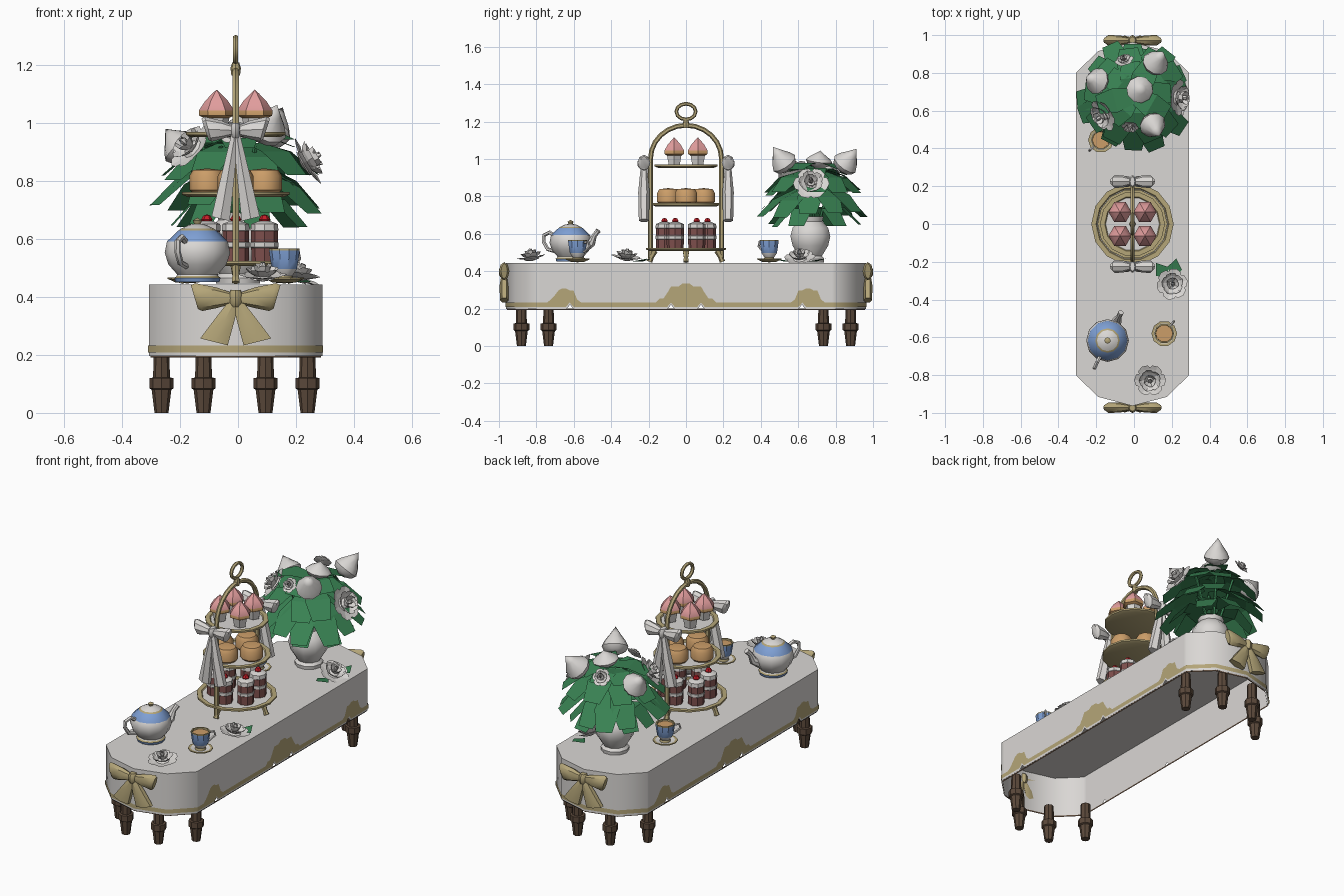
import bpy, bmesh, math, random
from mathutils import Vector as V, Matrix

if "Cube" in bpy.data.objects:
    bpy.data.objects.remove(bpy.data.objects["Cube"])
random.seed(4)
CX = -0.008          # centre line of table and stand
TAU = math.tau

def mat(name, r, g, b):
    m = bpy.data.materials.new(name)
    m.diffuse_color = (r, g, b, 1)
    m.use_nodes = True
    m.node_tree.nodes["Principled BSDF"].inputs["Base Color"].default_value = m.diffuse_color
    return m
WHITE = mat("white", .70, .68, .66)
GOLD = mat("gold", .46, .38, .19)
GREEN = mat("leaf_green", .04, .22, .085)
WOOD = mat("dark_wood", .105, .066, .043)
PINK = mat("pink_icing", .76, .34, .34)
TAN = mat("baked_tan", .60, .34, .14)
BLUE = mat("china_blue", .21, .35, .66)
CAKE = mat("cake_brown", .21, .08, .075)
RED = mat("berry_red", .55, .012, .02)

def ring(c, u, v, n):
    c, u, v = V(c), V(u), V(v)
    return [c + u * math.cos(TAU * i / n) + v * math.sin(TAU * i / n) for i in range(n)]

class Part:
    """Collects faces of one object."""
    def __init__(s, name, *mats):
        s.name, s.mats, s.bm = name, mats, bmesh.new()
    def face(s, pts, m=0):
        s.bm.faces.new([s.bm.verts.new(p) for p in pts]).material_index = m
    def loft(s, rings, m=0, cap=True, closed=False):
        rows = [[s.bm.verts.new(p) for p in r] for r in rings]
        n, pairs = len(rows[0]), list(zip(rows, rows[1:]))
        if closed:
            pairs.append((rows[-1], rows[0]))
        for k, (a, b) in enumerate(pairs):
            for i in range(n):
                j = (i + 1) % n
                s.bm.faces.new((a[i], a[j], b[j], b[i])).material_index = m[k] if isinstance(m, list) else m
        if cap and not closed:
            s.bm.faces.new(rows[0]).material_index = m[0] if isinstance(m, list) else m
            s.bm.faces.new(rows[-1]).material_index = m[-1] if isinstance(m, list) else m
    def lathe(s, loc, prof, n, m=0, axis=(0, 0, 1), cap=True):
        R = V(axis).to_track_quat('Z', 'Y').to_matrix() if axis != (0, 0, 1) else Matrix.Identity(3)
        s.loft([[V(loc) + R @ p for p in ring((0, 0, z), (r, 0, 0), (0, r, 0), n)]
                for r, z in ((max(r, 1e-6), z) for r, z in prof)], m, cap)
    def tube(s, pts, rad, ref, n=6, m=0, closed=False):
        pts, ref, k, rings = [V(p) for p in pts], V(ref).normalized(), len(pts), []
        for i, p in enumerate(pts):
            a = pts[(i - 1) % k] if closed else pts[max(i - 1, 0)]
            b = pts[(i + 1) % k] if closed else pts[min(i + 1, k - 1)]
            r = rad[i] if isinstance(rad, (list, tuple)) else rad
            rings.append(ring(p, (b - a).cross(ref).normalized() * r, ref * r, n))
        s.loft(rings, m, closed=closed)
    def done(s, smooth=0):
        bmesh.ops.remove_doubles(s.bm, verts=s.bm.verts, dist=2e-5)
        bmesh.ops.recalc_face_normals(s.bm, faces=s.bm.faces)
        me = bpy.data.meshes.new(s.name)
        s.bm.to_mesh(me)
        for m in s.mats:
            me.materials.append(m)
        if smooth:
            me.shade_smooth()
            me.set_sharp_from_angle(angle=math.radians(smooth))
        bpy.context.collection.objects.link(bpy.data.objects.new(s.name, me))

# --- table cloth: outline with cut ends, notched hem, gold border
side = [(.299, -.8 + .02 * i) for i in range(81)]
half = side + [(.183, .915), (0, .963), (-.183, .915)]
outline = half + [(-x, -y) for x, y in half]
def hem(y):
    return .22 if min(abs(abs(y) - q) for q in (.08, .62)) < .012 else .197
def ornament(y):
    if abs(y) > .79:
        return 0
    d, k = (abs(y), 1) if abs(y) < .3 else (abs(abs(y) - .65) * 1.8, .75)
    return k * (.1 if d < .03 else .085 if d < .09 else .05 if d < .115 else .02 if d < .145 else 0)
def band(sx, sy, lo, hi):
    return [[V((CX + x * sx, y * sy, f(y))) for x, y in outline] for f in (lo, hi)]
p = Part("tablecloth", WHITE)
rows = band(1, 1, hem, lambda y: .444)
p.loft(rows, cap=False)
p.face(rows[1])
p.done(50)
p = Part("cloth_border", GOLD)
p.loft(band(1.01, 1.003, lambda y: hem(y) + .012, lambda y: .233 + ornament(y)), cap=False)
p.done(50)
p = Part("table_frame", WOOD)
p.loft(band(.985, .995, lambda y: .191, lambda y: .2), cap=False)
p.done()

# --- turned legs, four at each end
p = Part("table_legs", WOOD)
for sy in (-1, 1):
    for x, y in ((-.107, .88), (.107, .88), (-.252, .735), (.252, .735)):
        p.lathe((CX - .004 + x, y * sy, 0), [(.024, 0), (.034, .08), (.042, .085), (.042, .12), (.029, .122), (.027, .22)], 8)
p.done(30)

# --- bows
def bow(name, m, x, y, z, L, H, d, end, w0, w1):
    p = Part(name, m)
    c = V((x, y, z))
    for s in (-1, 1):
        p.loft([ring(c + V((s * L * a, 0, H * o)), (0, d * e, 0), (s * .012 * t, 0, H * h), 8) for a, h, e, o, t in
                ((.08, .4, .5, 0, 0), (.45, .75, .95, .05, 0), (.85, 1, 1, .1, 1), (.95, .85, .6, .1, 1))])
        ex, ez = end
        p.loft([ring(c + V((s * ex * t, 0, ez * t)), (0, d * e, 0), (w, 0, s * w * .25), 6) for t, e, w in
                ((.05, .5, w0), (.5, .9, (w0 + w1) / 2), (1, .8, w1))])
    p.loft([ring(c + V((0, 0, H * h)), (.16 * L * e, 0, 0), (0, d * e, 0), 8) for h, e in
            ((-.6, .7), (-.3, 1), (.3, 1), (.6, .7))])
    p.done(40)
for s, w in ((-1, "front"), (1, "back")):
    bow(w + "_gold_bow", GOLD, CX, s * .972, .395, .15, .048, .028, (.075, -.15), .018, .055)
    bow(w + "_white_bow", WHITE, CX, s * .225, .975, .112, .043, .034, (.052, -.305), .014, .036)

# --- tiered stand
p = Part("cake_stand", GOLD, WHITE)
p.tube([(CX, -.19, .47)] + [(CX, -.19 * math.cos(a), 1.0 + .18 * math.sin(a)) for a in [math.pi * i / 12 for i in range(13)]]
       + [(CX, .19, .47)], .013, (1, 0, 0))
p.tube([(CX, .052 * math.cos(TAU * i / 12), 1.253 + .042 * math.sin(TAU * i / 12)) for i in range(12)], .01, (1, 0, 0), closed=True)
p.lathe((CX, 0, 1.165), [(.015, 0), (.018, .025), (.012, .045)], 8)
for z, r in ((.507, .218), (.745, .185), (.952, .172)):
    p.lathe((CX, 0, z), [(0, 0), (r - .02, 0), (r, .008), (r, .018), (r - .025, .018), (r - .03, .012), (0, .012)], 14, [0, 0, 0, 0, 0, 1])
for i in range(4):
    a = TAU * i / 4
    u = V((math.cos(a), math.sin(a), 0))
    b = V((CX, 0, 0))
    p.tube([b + u * .17 + V((0, 0, .51)), b + u * .185 + V((0, 0, .475)), b + u * .195 + V((0, 0, .45))],
           [.02, .013, .015], (-u.y, u.x, 0))
p.done(40)

# --- cupcakes, buns and layer cakes
p = Part("cupcakes", WHITE, TAN, PINK)
for x in (-.066, .066):
    for y in (-.063, .063):
        p.lathe((CX + x, y, .968), [(.034, 0), (.044, .05), (.06, .058), (.061, .076), (.04, .108), (.014, .135), (0, .148)], 6, [0, 1, 1, 2, 2, 2])
p.done(35)
p = Part("buns", TAN)
for x, y in ((.098, 0), (-.098, 0), (0, .095), (0, -.095)):
    p.lathe((CX + x, y, .758), [(.05, 0), (.062, .012), (.062, .06), (.05, .08), (0, .086)], 10)
p.done(40)
p = Part("layer_cakes", CAKE, WHITE, RED)
for i in range(6):
    a = TAU * (i + .5) / 6
    c = (CX + .115 * math.cos(a), .115 * math.sin(a), .52)
    p.lathe(c, [(.045, 0), (.046, .05), (.048, .052), (.048, .068), (.046, .07), (.046, .108), (.048, .11), (.046, .132), (.02, .142), (0, .142)],
            8, [0, 1, 1, 1, 0, 1, 1, 1, 1])
    p.lathe((c[0], c[1], .655), [(.012, 0), (.02, .012), (.012, .026), (0, .03)], 6, 2)
p.done(35)

# --- teapot
T = V((-.14, -.617, .452))
u = V((.43, .9, 0)).normalized()
n = V((-u.y, u.x, 0))
up = lambda d, z: T + u * d + V((0, 0, z))
p = Part("teapot", WHITE, BLUE, GOLD)
p.lathe(T, [(0, 0), (.076, 0), (.08, .014), (.072, .02), (.07, .026), (.1, .06), (.113, .1), (.105, .14), (.065, .178), (.056, .184), (.03, .197),
            (.011, .2), (.016, .212), (0, .222)], 12, [1, 1, 2, 0, 0, 0, 0, 1, 2, 0, 0, 2, 2])
p.tube([up(.08, .08), up(.125, .1), up(.142, .14), up(.165, .165)], [.034, .023, .014, .015], n, 8)
p.tube([up(-.09, .135), up(-.125, .155), up(-.158, .14), up(-.16, .105), up(-.135, .065), up(-.09, .055)], .011, n)
p.done(40)

# --- cups on saucers
for name, x, y, a in (("front_cup", .16, -.58, .9), ("back_cup", -.175, .445, -2.4)):
    c, u = V((x, y, .447)), V((math.cos(a), math.sin(a), 0))
    p = Part(name, WHITE, BLUE, GOLD, TAN)
    p.lathe(c, [(0, 0), (.04, .003), (.068, .016), (.068, .021), (.055, .02), (.03, .012), (0, .012)], 10, [2, 2, 2, 2, 0, 0])
    p.lathe(c + V((0, 0, .014)), [(0, 0), (.03, 0), (.027, .012), (.043, .035), (.049, .07), (.053, .1), (.053, .106), (.046, .106), (.045, .096), (0, .096)],
            10, [2, 2, 0, 1, 1, 2, 2, 2, 3])
    p.tube([c + u * d + V((0, 0, z)) for d, z in ((.045, .105), (.075, .11), (.083, .085), (.045, .055))], .007, (-u.y, u.x, 0))
    p.done(35)

# --- vase and foliage
VX, VY = 0.0, .68
p = Part("vase", WHITE)
p.lathe((VX, .665, .446), [(0, 0), (.075, 0), (.078, .02), (.065, .035), (.1, .09), (.112, .14), (.1, .185), (.068, .22), (.074, .245), (.055, .245), (.05, .21)], 10, cap=False)
p.done(40)
p = Part("bouquet_leaves", GREEN)
def leaf(a, rows, m=0):
    u, t = V((math.cos(a), math.sin(a), 0)), V((-math.sin(a), math.cos(a), 0))
    pts = [[V((VX, VY, z)) + u * r + t * w * k for k in (-1, 1)] for r, z, w in rows]
    for b, c in zip(pts, pts[1:]):
        p.face((b[0], b[1], c[1], c[0]))
for cnt, rows in ((8, ((.0, .95, .04), (.1, .965, .065), (.19, .93, .05))),
                  (10, ((.07, .93, .045), (.17, .9, .07), (.265, .82, .05))),
                  (12, ((.08, .85, .04), (.2, .79, .068), (.3, .70, .045))),
                  (7, ((.03, .75, .03), (.15, .75, .06), (.24, .655, .045)))):
    for i in range(cnt):
        j, dz = random.uniform(.9, 1.06), random.uniform(-.02, .02)
        leaf(TAU * (i + random.uniform(-.25, .25)) / cnt + cnt, [(r * j, z + dz, w) for r, z, w in rows])
for i in range(6):
    a = TAU * i / 6
    p.tube([(VX + .03 * math.cos(a), VY + .03 * math.sin(a), .64), (VX + .12 * math.cos(a), VY + .12 * math.sin(a), .92)],
           .008, (-math.sin(a), math.cos(a), 0), 5)
p.done()

# --- roses: rings of cupped petals, and closed pointed blooms
def rose(p, loc, axis, s):
    R = V(axis).to_track_quat('Z', 'Y').to_matrix()
    for cnt, r, ph in ((6, ((.25, 0), (.8, .12), (1.08, .22)), 0), (5, ((.2, .05), (.6, .3), (.75, .5)), .5),
                       (4, ((.12, .1), (.36, .45), (.42, .68)), .2), (3, ((.05, .2), (.16, .6), (.1, .8)), .7)):
        for i in range(cnt):
            g = []
            for k, (rr, z) in enumerate(r):
                g.append([V(loc) + R @ V((math.cos(b) * q, math.sin(b) * q, z * s)) for b, q in
                          ((TAU * (i + ph + e * (.62, .66, .36)[k]) / cnt, rr * s * (1 + .06 * (e == 0))) for e in (-1, 0, 1))])
            for a, b in zip(g, g[1:]):
                for j in (0, 1):
                    p.face((a[j], a[j + 1], b[j + 1], b[j]))
    p.lathe(loc, [(.1 * s, -.1 * s), (.55 * s, 0), (.3 * s, .2 * s), (0, .4 * s)], 8, axis=axis)
p = Part("bouquet_roses", WHITE)
for x, y, z, s in ((.225, .67, .86, .085), (-.155, .58, .91, .08), (-.05, .86, .96, .045), (-.02, .52, .96, .04)):
    rose(p, (x, y, z), (x - VX, y - VY, .13), s)
p.done()
p = Part("bouquet_blooms", WHITE)
for x, y, z, h in ((-.19, .755, .91, .8), (.11, .845, .965, 1), (.03, .71, .985, .5), (.095, .53, .97, 1)):
    p.lathe((x, y, z), [(.02, -.035), (.06, -.015), (.072, .01 * h), (.058, .04 * h), (.028, .08 * h), (0, .12 * h)], 10,
            axis=(x - VX, y - VY, .22))
p.done(45)
p = Part("table_roses", WHITE, GREEN)
for x, y, t, leaves in ((.2, -.32, (.1, .1, 1), (2.2, 1.4)), (.085, -.825, (0, -.15, 1), ()), (.2, .61, (.5, -.1, 1), (-1.7, 1.4))):
    rose(p, (x, y, .462), t, .074)
    for a in leaves:
        u, v = V((math.cos(a), math.sin(a), 0)), V((-math.sin(a), math.cos(a), 0))
        c = V((x, y, .452))
        p.face((c + u * .04, c + u * .085 + v * .04, c + u * .14 + V((0, 0, .015)), c + u * .085 - v * .04), 1)
p.done()
